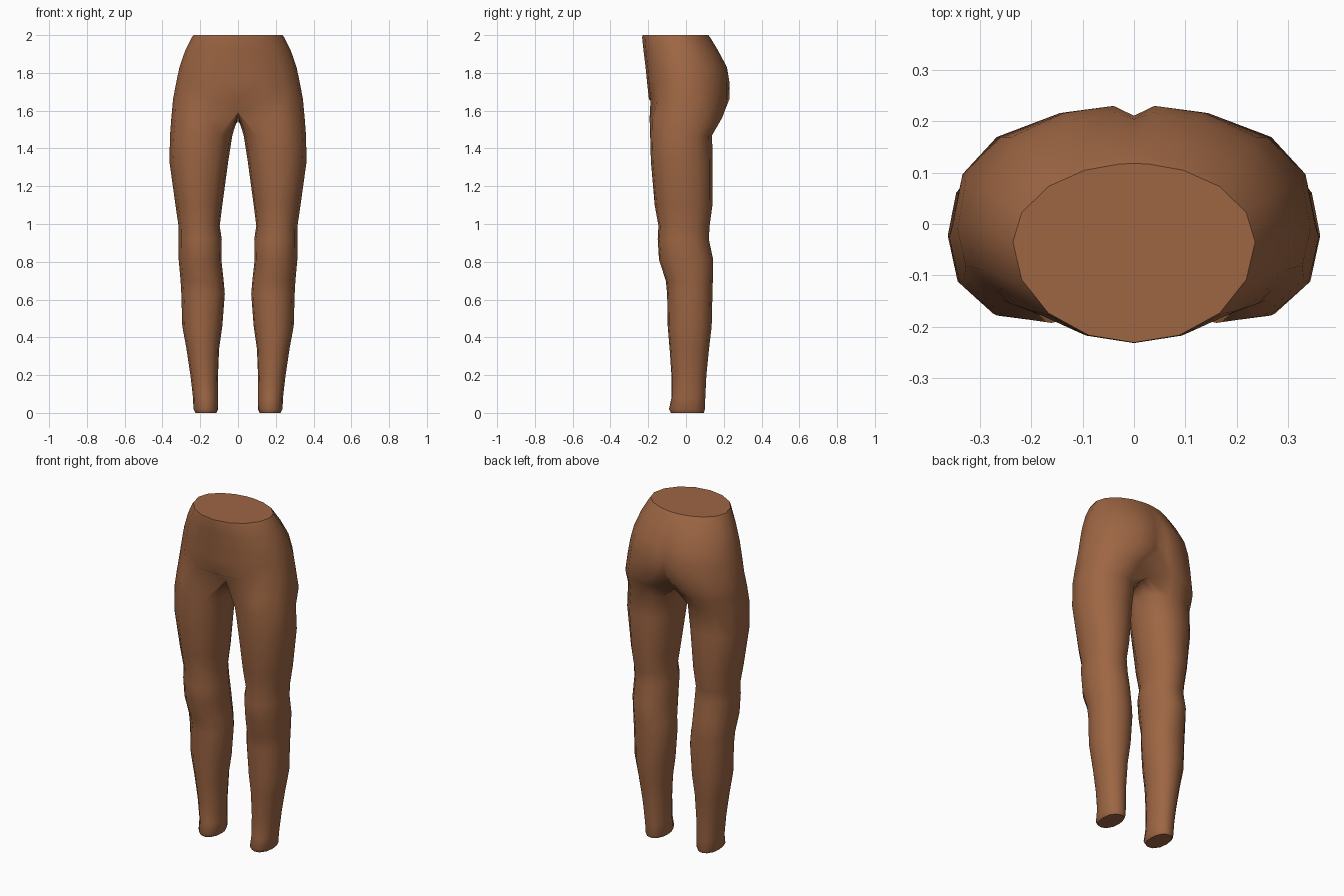
import bpy, bmesh, math

if "Cube" in bpy.data.objects:
    bpy.data.objects.remove(bpy.data.objects["Cube"])

skin = bpy.data.materials.new("warm_brown")
skin.diffuse_color = (0.34, 0.133, 0.057, 1)
skin.use_nodes = True
skin.node_tree.nodes["Principled BSDF"].inputs["Base Color"].default_value = skin.diffuse_color

# Angles around each section: outer side front to back, then inner side
LEG = [-125, -95, -65, -32, 0, 30, 60, 90, 110, 130, 155, 180, 205]
HIP = [-90, -68, -45, -22, 0, 22, 45, 66, 83, 90]
N, OUT = len(LEG), len(HIP)


def rounded(deg, power):
    """Point on a unit superellipse."""
    c, s = math.cos(math.radians(deg)), math.sin(math.radians(deg))
    k = (abs(c) ** power + abs(s) ** power) ** (-1 / power)
    return c * k, s * k


def leg_ring(z, x_in, x_out, front, back):
    cx, cy = (x_in + x_out) / 2, (front + back) / 2
    ring = []
    for a in LEG:
        c, s = rounded(a, 2.25)
        ring.append((cx + c * (x_out - x_in) / 2, cy + s * (back - front) / 2, z))
    return ring


def crotch_ring(z, x_out, front, back):
    ring = leg_ring(z, 0.0, x_out, front, back)
    for i in [0] + list(range(OUT - 1, N)):
        y = ring[i][1] * 0.72
        ring[i] = (0.0, y, z + 0.005 - y * 0.22)
    return ring


def hip_ring(z, x_out, mid, front, back, power, cleft):
    ring = []
    for a in HIP:
        c, s = rounded(a, power)
        depth = back - mid if s > 0 else mid - front
        ring.append((0.0 if abs(a) == 90 else c * x_out, mid + s * depth, z))
    x, y, _ = ring[-1]
    ring[-1] = (0.0, y - cleft, z)
    # hidden centre points keep the same count as the leg sections
    for i in range(N - OUT):
        f = (i + 1) / (N - OUT + 1)
        ring.append((0.0, (back - cleft) * (1 - f) + front * f, z))
    return ring


# Leg sections: height, inner x, outer x, front y, back y
legs = [
    (0.0, .115, .225, -.08, .095), (.02, .105, .236, -.09, .10),
    (.08, .106, .238, -.077, .102), (.2, .106, .252, -.077, .108),
    (.34, .10, .273, -.087, .122), (.46, .083, .295, -.097, .136),
    (.63, .07, .30, -.10, .14), (.70, .076, .304, -.107, .142),
    (.81, .088, .314, -.143, .144), (.92, .086, .315, -.15, .121),
    (.99, .097, .315, -.146, .125), (1.1, .083, .331, -.166, .14),
    (1.33, .052, .363, -.186, .141), (1.47, .030, .36, -.19, .138),
]
rings = [leg_ring(*p) for p in legs]
rings.append(crotch_ring(1.56, .353, -.193, .19))

# Hip sections: height, outer x, widest y, front y, back y, squareness, cleft
hips = [
    (1.66, .344, -.01, -.196, .23, 2.35, .022),
    (1.75, .327, -.01, -.206, .231, 2.3, .02),
    (1.83, .31, -.015, -.214, .218, 2.2, .014),
    (1.92, .279, -.025, -.225, .17, 2.1, .004),
    (1.985, .246, -.035, -.232, .13, 2.0, 0.0),
    (2.0, .236, -.035, -.231, .118, 2.0, 0.0),
]
rings += [hip_ring(*p) for p in hips]

# Loft one half, leaving the centre plane open
bm = bmesh.new()
loops = [[bm.verts.new(p) for p in ring] for ring in rings]
for lo, hi in zip(loops, loops[1:]):
    for i in range(N):
        j = (i + 1) % N
        quad = (lo[i], lo[j], hi[j], hi[i])
        if any(abs(v.co.x) > 1e-6 for v in quad):
            bm.faces.new(quad)
bm.faces.new(loops[0][::-1])          # ankle cap
bm.faces.new(loops[-1][:OUT])         # waist cap
bmesh.ops.delete(bm, geom=[v for v in bm.verts if not v.link_faces], context='VERTS')

mesh = bpy.data.meshes.new("hips_and_legs")
bm.to_mesh(mesh)
bm.free()
mesh.materials.append(skin)
body = bpy.data.objects.new("hips_and_legs", mesh)
bpy.context.collection.objects.link(body)
bpy.context.view_layer.objects.active = body
body.select_set(True)
bpy.ops.object.shade_smooth_by_angle(angle=math.radians(45))

# Other half
mirror = body.modifiers.new("mirror", 'MIRROR')
mirror.use_axis[0] = True
mirror.use_clip = True
mirror.merge_threshold = 0.0005
